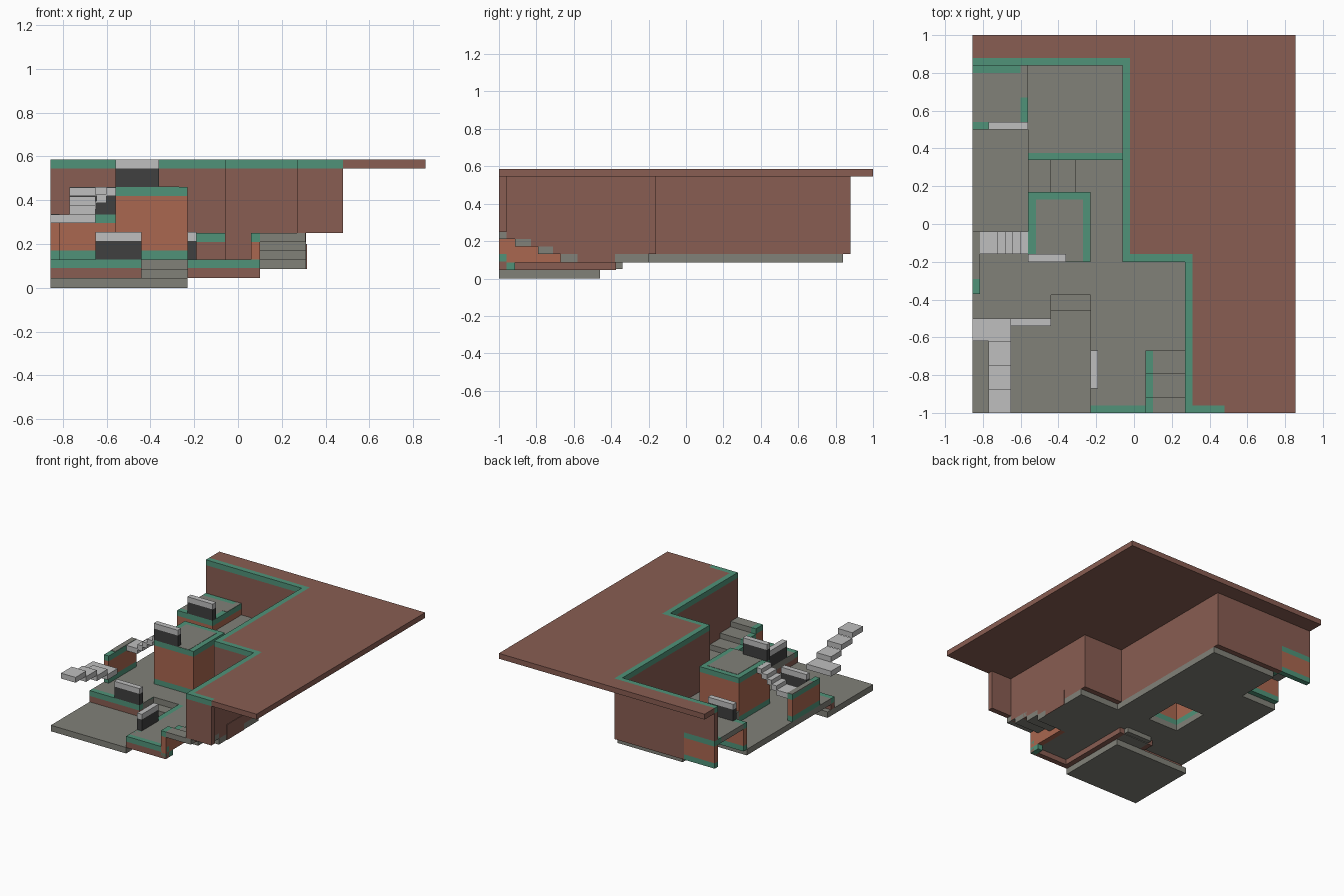
import bpy, bmesh

if "Cube" in bpy.data.objects:
    bpy.data.objects.remove(bpy.data.objects["Cube"], do_unlink=True)


def material(name, rgb):
    m = bpy.data.materials.new(name)
    m.use_nodes = True
    m.diffuse_color = (*rgb, 1)
    m.node_tree.nodes["Principled BSDF"].inputs["Base Color"].default_value = (*rgb, 1)
    return m


BROWN = material("brown_rock", (.25, .11, .085))
ORANGE = material("orange_clay", (.40, .135, .08))
GREEN = material("green_trim", (.08, .29, .19))
GREY = material("grey_floor", (.22, .22, .19))
PALE = material("pale_stone", (.52, .52, .52))
DARK = material("dark_stone", (.05, .05, .05))
T = .04            # shared thickness of walls, floors and trim
GROUND = .13       # courtyard level
TOP = .585         # cliff level


def boxes(name, mat, items):
    """One object from boxes given as x, y and z ranges."""
    bm = bmesh.new()
    for x0, x1, y0, y1, z0, z1 in items:
        vs = [bm.verts.new((x, y, z)) for z in (z0, z1)
              for x, y in ((x0, y0), (x1, y0), (x1, y1), (x0, y1))]
        bm.faces.new(vs[3::-1])
        bm.faces.new(vs[4:])
        for i in range(4):
            j = (i + 1) % 4
            bm.faces.new((vs[i], vs[j], vs[j + 4], vs[i + 4]))
    finish(name, mat, bm)


def plate(name, mat, outline, z0, z1):
    """Flat slab extruded from a plan outline."""
    bm = bmesh.new()
    face = bm.faces.new([bm.verts.new((x, y, z0)) for x, y in outline])
    ext = bmesh.ops.extrude_face_region(bm, geom=[face])
    for v in ext["geom"]:
        if isinstance(v, bmesh.types.BMVert):
            v.co.z = z1
    bmesh.ops.recalc_face_normals(bm, faces=bm.faces)
    finish(name, mat, bm)


def finish(name, mat, bm):
    me = bpy.data.meshes.new(name)
    bm.to_mesh(me)
    bm.free()
    me.materials.append(mat)
    bpy.context.collection.objects.link(bpy.data.objects.new(name, me))


def ring(x0, x1, y0, y1):
    """Four wall footprints around a rectangle."""
    return [(x0, x0 + T, y0, y1), (x1 - T, x1, y0, y1),
            (x0 + T, x1 - T, y0, y0 + T), (x0 + T, x1 - T, y1 - T, y1)]


def trimmed(name, walls, z0, z1, base=True, body=ORANGE):
    """Walls with a green cap and, optionally, a green base."""
    low = z0 + T if base else z0
    boxes(name, body, [(*w, low, z1 - T) for w in walls])
    trim = [(*w, z1 - T, z1) for w in walls]
    if base:
        trim += [(*w, z0, low) for w in walls]
    boxes(name + "_trim", GREEN, trim)


def battlement(name, x0, x1, y0, y1, z):
    boxes(name + "_body", DARK, [(x0, x1, y0, y1, z, z + .085)])
    boxes(name + "_cap", PALE, [(x0, x1, y0, y1, z + .085, z + .125)])


# Cliff plateau
plate("plateau", BROWN, [(-.855, 1), (-.855, .88), (-.02, .88), (-.02, -.16),
                         (.31, -.16), (.31, -.96), (.48, -.96), (.48, -1),
                         (.855, -1), (.855, 1)], TOP - T, TOP)

# Cliff walls and the green rim above them
cliff = [(-.855, -.02, .84, .88), (-.06, -.02, -.16, .84), (-.06, .31, -.2, -.16),
         (.27, .31, -.96, -.2), (.27, .48, -1, -.96)]
boxes("plateau_rim", GREEN, [(*w, TOP - T, TOP) for w in cliff])
boxes("cliff_walls", BROWN, [
    (-.855, -.6, .84, .88, .335, TOP - T), (-.6, -.02, .84, .88, GROUND, TOP - T),
    *[(*w, GROUND, TOP - T) for w in cliff[1:3]],
    (*cliff[4], .25, TOP - T),
    (.27, .31, -.96, -.83, .21, TOP - T), (.27, .31, -.83, -.71, .17, TOP - T),
    (.27, .31, -.71, -.2, GROUND, TOP - T),
    (.31, .314, -.58, -.38, .085, .2)])

# Courtyard floor, split around the tower and the storehouse
boxes("courtyard_floor", GREY, [(*f, .085, GROUND) for f in (
    (-.855, -.44, -.5, -.2), (-.44, -.23, -.375, -.2), (-.23, .06, -.96, -.2),
    (.06, .31, -.67, -.2), (-.855, -.52, -.2, .17), (-.27, -.02, -.2, .17),
    (-.52, -.27, -.2, -.16), (-.52, -.27, .13, .17),
    (-.855, -.02, .17, .375), (-.855, -.56, .375, .5), (-.56, -.02, .375, .84))])

# Lower terrace with its steps and retaining walls
boxes("lower_terrace", GREY, [(-.855, -.23, -1, -.46, 0, .045)])
boxes("terrace_steps", GREY, [(-.44, -.23, -.46, -.375, .045, .085),
                              (-.44, -.23, -.375, -.34, .05, .085)])
trimmed("retaining_wall", [(-.855, -.44, -.54, -.5), (-.48, -.44, -.5, -.375),
                           (-.23, -.19, -.96, -.375), (-.23, .1, -1, -.96)],
        .045, GROUND, False, BROWN)

# Rear platform with side stairs
boxes("rear_platform", GREY, [(-.56, -.06, .375, .84, .21, .25)])
trimmed("platform_wall", [(-.56, -.06, .34, .375)], GROUND, .25, False, BROWN)
boxes("platform_steps", GREY, [(-.44, -.31, .17, .34, GROUND, .17),
                               (-.56, -.44, .17, .34, GROUND, .21)])

# Central tower: hollow walls and an inset roof
trimmed("tower_wall", ring(-.56, -.23, -.2, .17), GROUND, .46)
boxes("tower_roof", GREY, [(-.52, -.27, -.198, .13, .42, .462)])

# Storehouse in the rear corner
trimmed("storehouse_wall", [(-.855, -.56, .5, .54), (-.6, -.56, .54, .84),
                            (-.855, -.6, .84, .88)], GROUND, .335)
boxes("storehouse_roof", GREY, [(-.855, -.6, .54, .8, .295, .335),
                                (-.6, -.561, .67, .84, .3, .337)])
boxes("storehouse_back_rim", GREEN, [(-.855, -.56, .8, .84, .295, .335)])

# Gatehouse wall at the open side
trimmed("gate_wall", [(-.855, -.815, -.37, -.04)], GROUND, .335)
boxes("gate_top", GREY, [(-.855, -.816, -.29, -.04, .33, .338)])

# Battlements
battlement("tower_battlement", -.56, -.36, -.2, -.16, .46)
battlement("storehouse_battlement", -.77, -.56, .5, .54, .335)
battlement("terrace_battlement", -.65, -.44, -.54, -.5, GROUND)
battlement("side_battlement", -.23, -.19, -.87, -.67, GROUND)

# Floating pale stairs from the gate to the tower
edges = [-.815, -.725, -.683, -.645, -.6, -.56]
boxes("tower_stairs", PALE, [(edges[i], edges[i + 1], -.16, -.04,
                              .295 + i * .031, .335 + i * .031) for i in range(5)])

# Floating pale stairs at the front
boxes("front_stairs", PALE, [(-.855, -.65, -.62, -.5, .295, .335)] + [
    (-.77, -.65, -.62 - .1267 * (i + 1), -.62 - .1267 * i,
     .335 + i * .042, .375 + i * .042) for i in range(3)])

# Entrance steps with a stepped side wall
rows = [(-1, -.915, .25), (-.915, -.79, .21), (-.79, -.67, .17)]
boxes("entrance_steps", GREY, [(.1, .31 if i else .309, y0, y1, z - T, z)
                               for i, (y0, y1, z) in enumerate(rows)])
boxes("entrance_wall", ORANGE, [(.06, .1, y0, y1, .085, z - T) for y0, y1, z in rows])
boxes("entrance_wall_trim", GREEN, [(.06, .1, y0, y1, z - T, z) for y0, y1, z in rows]
      + [(.06, .1, -1, -.915, .045, .085)])
